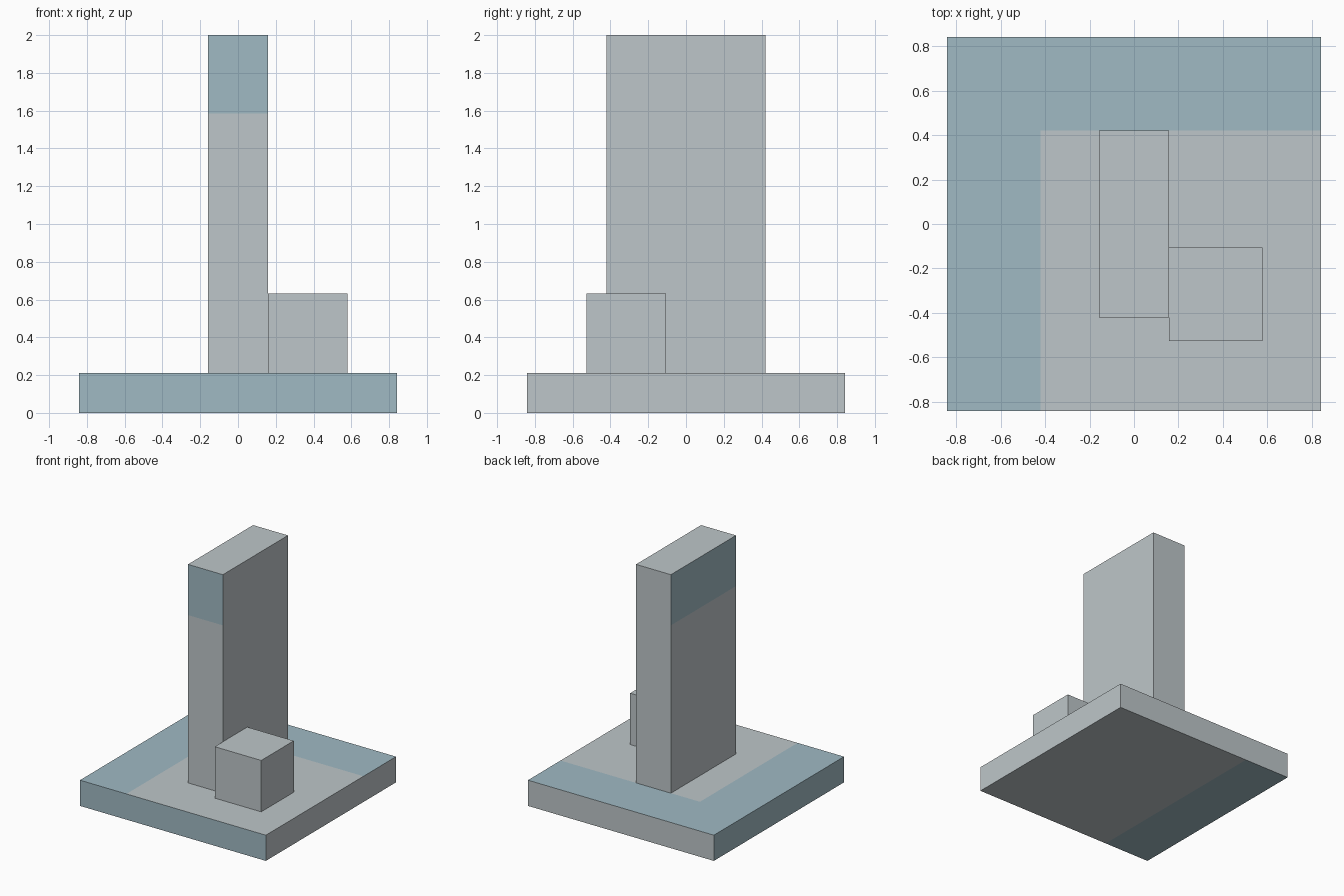
import bpy, bmesh
from mathutils import Vector

cube = bpy.data.objects.get("Cube")
if cube:
    bpy.data.objects.remove(cube, do_unlink=True)

U = 2 / 9.5          # module: every part is a multiple of this
BAND_Z = 1.585       # lower edge of the blue band on the tower


def material(name, rgb):
    m = bpy.data.materials.new(name)
    m.use_nodes = True
    m.diffuse_color = (*rgb, 1)
    bsdf = m.node_tree.nodes["Principled BSDF"]
    bsdf.inputs["Base Color"].default_value = (*rgb, 1)
    bsdf.inputs["Roughness"].default_value = 0.8
    return m


MATS = [material("pale grey", (0.515, 0.565, 0.585)),
        material("pale blue", (0.352, 0.491, 0.552))]


def box(name, lo, hi, cuts=(), is_blue=None):
    """Box from corner lo to corner hi, cut by planes, blue where the rule says."""
    lo, hi = Vector(lo), Vector(hi)
    bm = bmesh.new()
    bmesh.ops.create_cube(bm, size=1)
    bmesh.ops.scale(bm, vec=hi - lo, verts=bm.verts)
    bmesh.ops.translate(bm, vec=(lo + hi) / 2, verts=bm.verts)
    for co, no in cuts:
        bmesh.ops.bisect_plane(bm, geom=bm.verts[:] + bm.edges[:] + bm.faces[:],
                               plane_co=co, plane_no=no)
    bm.normal_update()
    for f in bm.faces:
        if is_blue and is_blue(f.calc_center_median(), f.normal):
            f.material_index = 1
    me = bpy.data.meshes.new(name)
    bm.to_mesh(me)
    bm.free()
    for m in MATS:
        me.materials.append(m)
    ob = bpy.data.objects.new(name, me)
    bpy.context.collection.objects.link(ob)
    return ob


def outer_side(n):
    # front and -x walls carry the blue
    return n.y < -0.5 or n.x < -0.5


def base_blue(c, n):
    if n.z > 0.5:                       # L-shaped border on the top
        return c.x < -2 * U or c.y > 2 * U
    if n.z < -0.5:                      # single strip underneath
        return c.x < -2 * U
    return outer_side(n)


# Square base slab
box("base", (-4 * U, -4 * U, 0), (4 * U, 4 * U, U),
    cuts=[((-2 * U, 0, 0), (1, 0, 0)), ((0, 2 * U, 0), (0, 1, 0))],
    is_blue=base_blue)

# Tall slab with a blue band at the top of two walls
box("tower", (-0.75 * U, -2 * U, U), (0.75 * U, 2 * U, 2),
    cuts=[((0, 0, BAND_Z), (0, 0, 1))],
    is_blue=lambda c, n: c.z > BAND_Z and outer_side(n))

# Small block against the tower
box("side_block", (0.75 * U, -2.5 * U, U), (2.75 * U, -0.5 * U, 3 * U))
